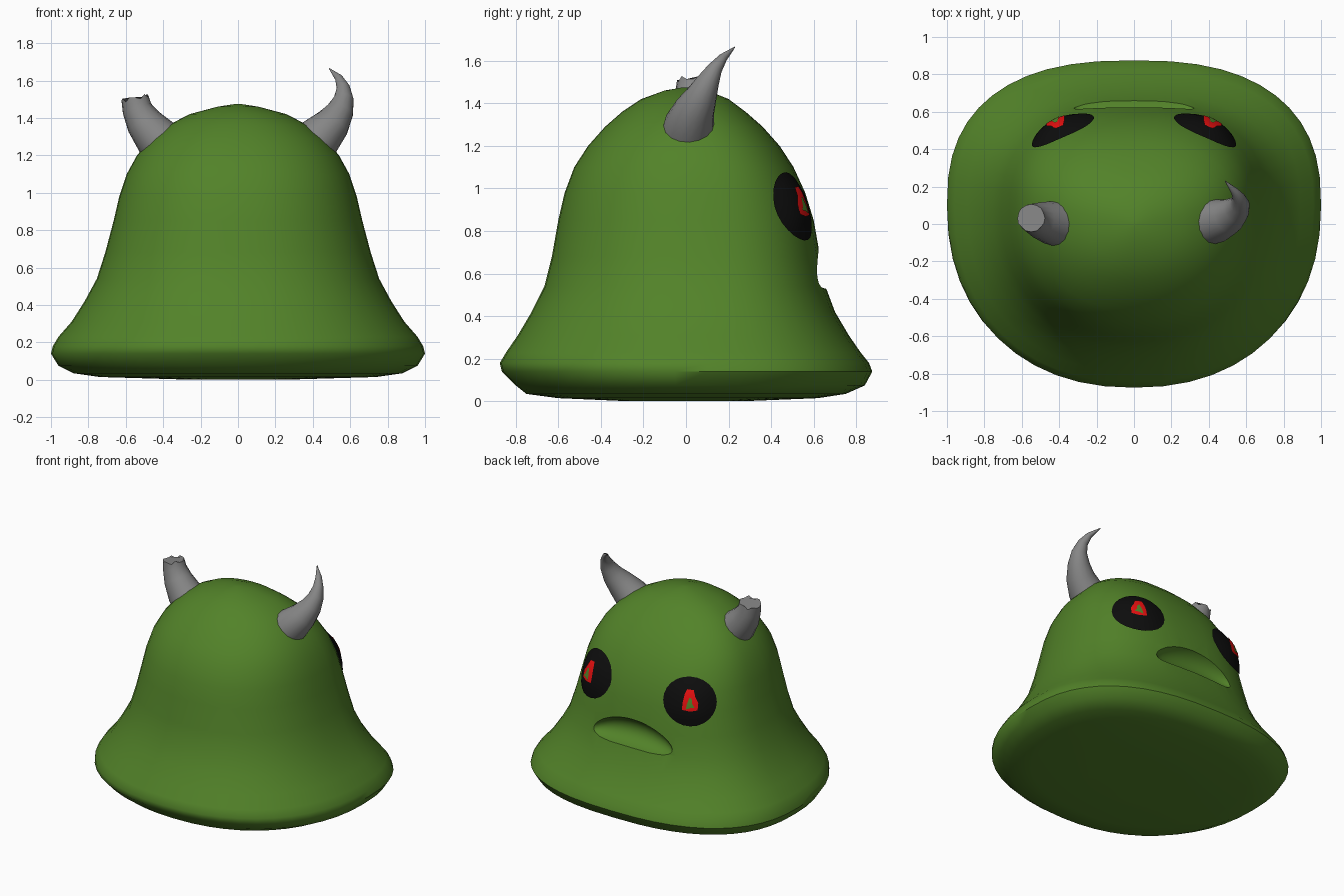
import bpy, bmesh, math
from mathutils import Vector
from mathutils.bvhtree import BVHTree

if "Cube" in bpy.data.objects:
    bpy.data.objects.remove(bpy.data.objects["Cube"])


def material(name, rgb):
    m = bpy.data.materials.new(name)
    m.diffuse_color = (*rgb, 1)
    m.use_nodes = True
    m.node_tree.nodes["Principled BSDF"].inputs["Base Color"].default_value = m.diffuse_color
    return m


GREEN = material("slime green", (0.085, 0.225, 0.022))
GREY = material("horn grey", (0.24, 0.24, 0.24))
BLACK = material("eye black", (0.004, 0.004, 0.004))
RED = material("pupil red", (0.80, 0.005, 0.005))


def finish(name, bm, mat, angle=40):
    me = bpy.data.meshes.new(name)
    bm.to_mesh(me)
    ob = bpy.data.objects.new(name, me)
    bpy.context.collection.objects.link(ob)
    me.materials.append(mat)
    smooth(ob, angle)
    return ob


def smooth(ob, angle):
    bpy.ops.object.select_all(action='DESELECT')
    ob.select_set(True)
    bpy.context.view_layer.objects.active = ob
    bpy.ops.object.shade_smooth_by_angle(angle=math.radians(angle))


def skin(bm, rings, cap_start=True, cap_end=True):
    """Bridge consecutive rings of points, with optional end caps."""
    vs = [[bm.verts.new(p) for p in r] for r in rings]
    n = len(vs[0])
    for a, b in zip(vs, vs[1:]):
        for i in range(n):
            j = (i + 1) % n
            bm.faces.new((a[i], a[j], b[j], b[i]))
    if cap_start:
        bm.faces.new(vs[0][::-1])
    if cap_end:
        bm.faces.new(vs[-1])


# Body: rounded bell; each row is height, half width, reach to -y, reach to +y
PROFILE = [
    (0.002, 0.30, 0.30, 0.30), (0.015, 0.74, 0.60, 0.62), (0.035, 0.88, 0.75, 0.75),
    (0.075, 0.96, 0.80, 0.84), (0.14, 1.0, 0.865, 0.875), (0.18, 0.99, 0.875, 0.86),
    (0.23, 0.96, 0.845, 0.82), (0.31, 0.89, 0.79, 0.765), (0.42, 0.82, 0.725, 0.70),
    (0.54, 0.755, 0.665, 0.655), (0.68, 0.71, 0.63, 0.63), (0.85, 0.665, 0.60, 0.60),
    (0.98, 0.635, 0.57, 0.56), (1.10, 0.595, 0.525, 0.505), (1.20, 0.54, 0.46, 0.44),
    (1.29, 0.465, 0.38, 0.36), (1.36, 0.375, 0.30, 0.28), (1.42, 0.26, 0.21, 0.20),
    (1.46, 0.11, 0.10, 0.10), (1.474, 0.02, 0.02, 0.02)]


def body_ring(z, rx, back, front, n=48):
    cy = 0.1 * rx
    pts = []
    for i in range(n):
        t = 2 * math.pi * i / n
        c, s = math.cos(t), math.sin(t)
        full = min(1, rx / 0.6)
        e = 2 / (2 + (0.5 if s > 0 else 0.22) * full)
        ry = front - cy if s > 0 else back + cy
        pts.append((rx * math.copysign(abs(c) ** e, c),
                    cy + ry * math.copysign(abs(s) ** e, s), z))
    return pts


bm = bmesh.new()
skin(bm, [body_ring(*row) for row in PROFILE])
surface = BVHTree.FromBMesh(bm)
body = finish("body", bm, GREEN, 50)

# Mouth: drooping hollow cut out of the body
bm = bmesh.new()
bmesh.ops.create_uvsphere(bm, u_segments=32, v_segments=16, radius=1)
for v in bm.verts:
    x = v.co.x * 0.34
    v.co = (x, 0.69 + v.co.y * 0.13 - 0.3 * x * x, 0.63 + v.co.z * 0.105 - 0.5 * x * x)
cutter = finish("mouth_cutter", bm, GREEN)
cutter.hide_render = True
mod = body.modifiers.new("mouth", 'BOOLEAN')
mod.operation, mod.object, mod.solver = 'DIFFERENCE', cutter, 'EXACT'
bpy.context.view_layer.objects.active = body
bpy.ops.object.modifier_apply(modifier=mod.name)
bpy.data.objects.remove(cutter)
smooth(body, 45)


# Eyes: gently domed patches that follow the body surface
def patch(name, side, outline, mat, lift):
    centre = Vector((0.39 * side, 0.51, 0.915))
    nrm = Vector((0.57 * side, 0.80, 0.22)).normalized()
    u = Vector((0, 0, 1)).cross(nrm).normalized()
    v = nrm.cross(u)

    def place(a, b):
        start = centre + nrm * 0.5 + u * a * side + v * b
        hit = surface.ray_cast(start, -nrm)[0]
        dome = 0.035 * max(0, 1 - (a * a + b * b) / 0.18 ** 2)
        return hit + nrm * (dome + lift)

    mid = (sum(p[0] for p in outline) / len(outline), sum(p[1] for p in outline) / len(outline))
    if side < 0:
        outline = outline[::-1]
    rings = [[place(mid[0] + (a - mid[0]) * k, mid[1] + (b - mid[1]) * k)
              for a, b in outline] for k in (1, 0.8, 0.55, 0.3, 0.05)]
    bm = bmesh.new()
    skin(bm, rings, cap_start=False)
    finish(name, bm, mat)


EYE = [(0.18 * math.cos(i * math.pi / 12), 0.168 * math.sin(i * math.pi / 12)) for i in range(24)]
PUPIL = [(0.055, -0.05), (0.05, 0.0), (0.035, 0.06), (0.02, 0.09), (-0.025, 0.085),
         (-0.035, 0.04), (-0.055, 0.0), (-0.05, -0.05), (0.0, -0.06)]
FLECK = [(0.03, -0.045), (0.022, -0.01), (0.005, 0.035), (-0.01, 0.03), (-0.015, -0.01),
         (-0.03, -0.03), (0.0, -0.035)]
for side, label in ((1, "right"), (-1, "left")):
    patch("eye_" + label, side, EYE, BLACK, 0.006)
    patch("pupil_" + label, side, PUPIL, RED, 0.012)
    patch("pupil_fleck_" + label, side, FLECK, GREEN, 0.016)


# Horns: tapered tubes along a path of x, y, z, radius
def horn(name, path, ragged=0):
    pts = [Vector(p[:3]) for p in path]
    rings = []
    for i, p in enumerate(path):
        t = (pts[min(i + 1, len(pts) - 1)] - pts[max(i - 1, 0)]).normalized()
        a = t.cross(Vector((0, 1, 0))).normalized()
        b = t.cross(a)
        wob = ragged if i == len(path) - 1 else 0
        rings.append([pts[i] + (a * math.cos(k * math.pi / 8) + b * math.sin(k * math.pi / 8)) * p[3]
                      + t * wob * math.sin(k * 2.3) for k in range(16)])
    bm = bmesh.new()
    skin(bm, rings)
    finish(name, bm, GREY)


horn("whole_horn", [(0.37, 0.01, 1.23, 0.13), (0.44, 0.015, 1.30, 0.118), (0.505, 0.04, 1.37, 0.096),
                    (0.547, 0.075, 1.44, 0.073), (0.566, 0.105, 1.505, 0.053),
                    (0.562, 0.137, 1.565, 0.035), (0.538, 0.175, 1.615, 0.021),
                    (0.487, 0.23, 1.665, 0.002)])
horn("broken_horn", [(-0.37, 0.0, 1.23, 0.13), (-0.44, 0.005, 1.30, 0.118), (-0.505, 0.02, 1.38, 0.097),
                     (-0.54, 0.03, 1.45, 0.08), (-0.55, 0.032, 1.505, 0.074)], 0.012)
